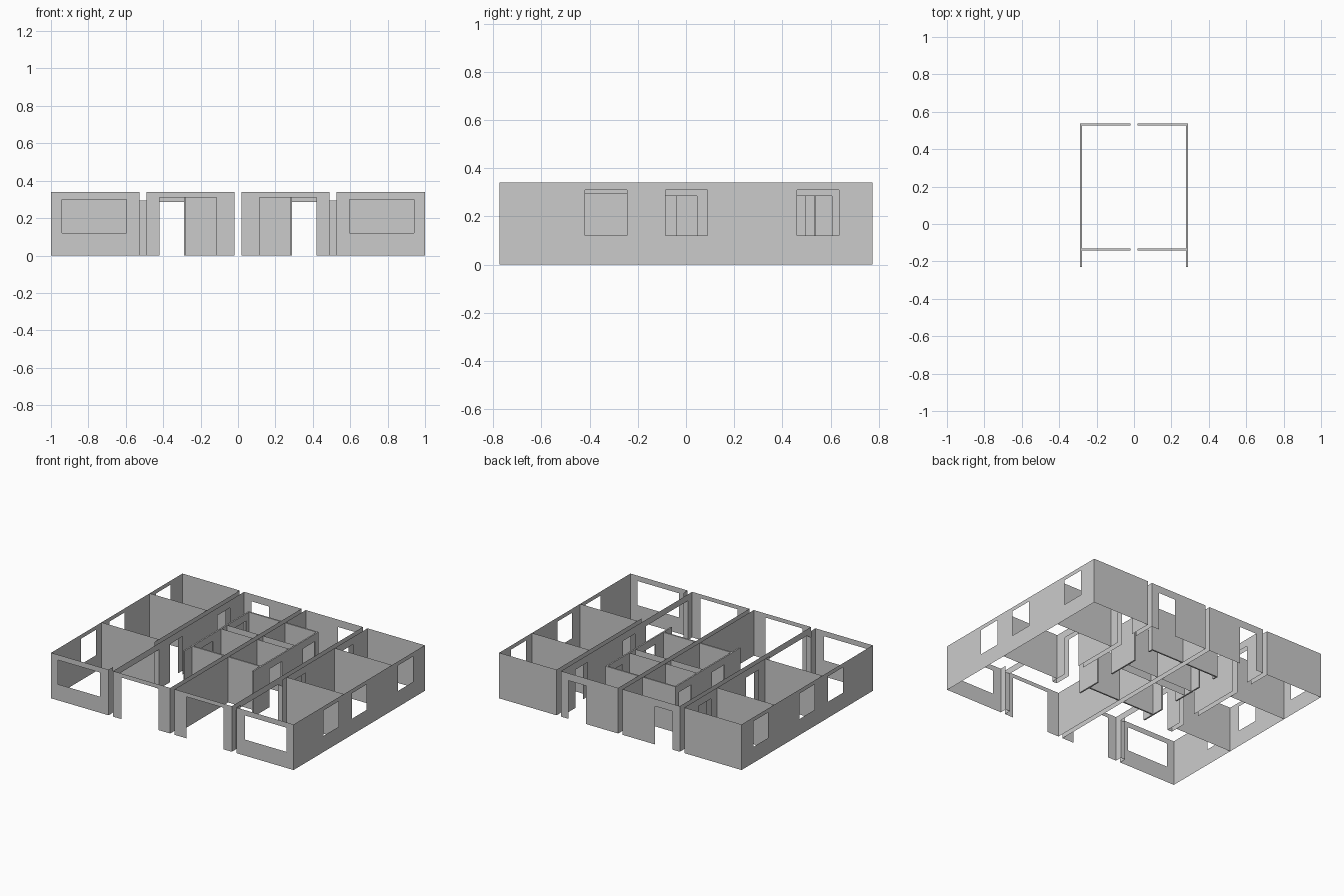
import bpy, bmesh

if "Cube" in bpy.data.objects:
    bpy.data.objects.remove(bpy.data.objects["Cube"])

H = 0.34          # wall height
Y = 0.773         # half depth of the building
PARTY = 0.018     # wall between the two halves
HALL, WING = 0.49, 0.527   # the two leaves of the cavity wall
DOOR = 0.285      # door head height


def wall(name, axis, at, start, end, holes=(), thick=0.0, top=H):
    """Upright sheet along axis 'x' or 'y'; holes are (from, to, bottom, top). Mirrored over x = 0."""
    us = sorted({start, end, *[h[0] for h in holes], *[h[1] for h in holes]})
    zs = sorted({0.0, top, *[h[2] for h in holes], *[h[3] for h in holes]})
    bm = bmesh.new()

    def vert(u, z):
        return bm.verts.new((u, at, z) if axis == 'x' else (at, u, z))

    grid = [[vert(u, z) for z in zs] for u in us]
    for i in range(len(us) - 1):
        for j in range(len(zs) - 1):
            u, z = (us[i] + us[i + 1]) / 2, (zs[j] + zs[j + 1]) / 2
            if any(a < u < b and c < z < d for a, b, c, d in holes):
                continue
            bm.faces.new((grid[i][j], grid[i + 1][j], grid[i + 1][j + 1], grid[i][j + 1]))
    loose = [v for v in bm.verts if not v.link_faces]
    bmesh.ops.delete(bm, geom=loose, context='VERTS')
    mesh = bpy.data.meshes.new(name)
    bm.to_mesh(mesh)
    bm.free()
    ob = bpy.data.objects.new(name, mesh)
    bpy.context.collection.objects.link(ob)
    if thick:
        solid = ob.modifiers.new("thickness", 'SOLIDIFY')
        solid.thickness = thick
        solid.offset = 0
    mirror = ob.modifiers.new("mirror", 'MIRROR')
    mirror.use_mirror_merge = False
    return ob


# Outer wing: front with wide window, back, side with three windows
wall("wing_front_wall", 'x', -Y, WING, 1, [(0.597, 0.942, 0.12, 0.30)])
wall("wing_back_wall", 'x', Y, WING, 1)
wall("wing_side_wall", 'y', 1, -Y, Y,
     [(y, y + 0.175, 0.12, 0.31) for y in (-0.42, -0.086, 0.46)])

# Wing partitions
for n, y in enumerate((-0.18, 0.387)):
    wall(f"wing_partition_{n + 1}", 'x', y, WING, 1)

# Cavity wall: two leaves with two doors and one wide opening
doors = [(-0.10, 0.045, 0, DOOR), (0.46, 0.605, 0, DOOR)]
wall("cavity_wall_wing_leaf", 'y', WING, -Y, Y, doors + [(-0.722, -0.23, 0, H)])
wall("cavity_wall_hall_leaf", 'y', HALL, -Y, Y, doors + [(-0.722, -0.23, 0, 0.293)])
for n, y in enumerate((-0.722, -0.23)):
    wall(f"wide_opening_jamb_{n + 1}", 'x', y, HALL, WING, top=0.293)

# Hall: front with patio opening, back with entrance door, party wall
wall("hall_front_wall", 'x', -Y, PARTY, HALL, [(0.115, 0.42, 0, 0.31)])
wall("hall_back_wall", 'x', Y, PARTY, HALL, [(0.285, 0.43, 0, DOOR)])
wall("party_wall", 'y', PARTY, -Y, Y)

# Core: thicker walls around the service rooms
wall("core_side_wall", 'y', 0.284, -0.23, 0.536,
     [(-0.04, 0.105, 0, DOOR), (0.35, 0.495, 0, DOOR)], thick=0.011)
wall("core_front_wall", 'x', -0.136, PARTY, 0.279, thick=0.011)
wall("core_back_wall", 'x', 0.531, PARTY, 0.279, thick=0.011)
for n, y in enumerate((0.20, 0.27)):
    wall(f"core_partition_{n + 1}", 'x', y, PARTY, 0.279)
